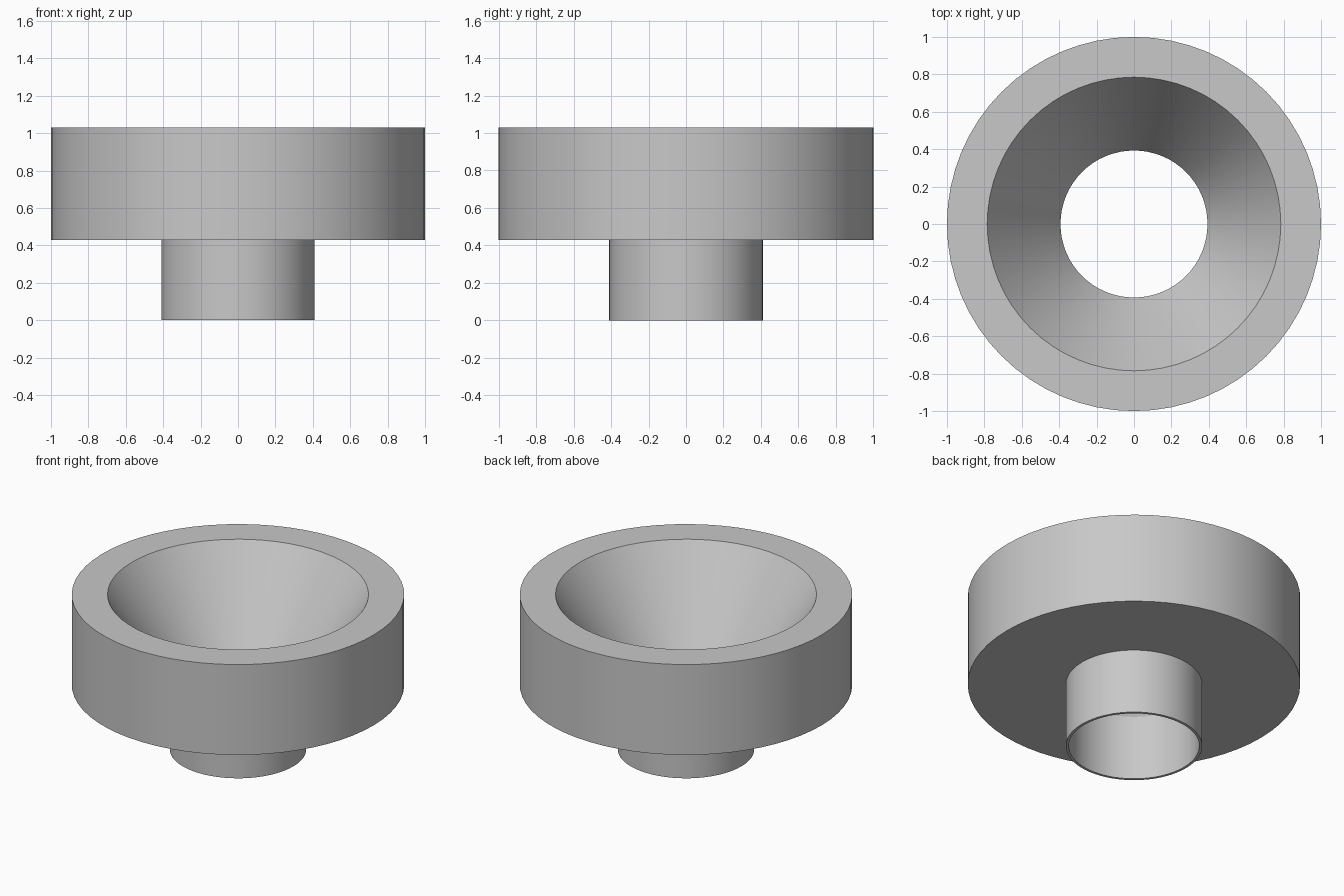
import bpy, bmesh, math
from mathutils import Vector

cube = bpy.data.objects.get("Cube")
if cube:
    bpy.data.objects.remove(cube, do_unlink=True)

SEGMENTS = 64

# Plain light grey
grey = bpy.data.materials.new("light_grey")
grey.use_nodes = True
colour = (0.58, 0.58, 0.58, 1)
grey.diffuse_color = colour
grey.node_tree.nodes["Principled BSDF"].inputs["Base Color"].default_value = colour


def lathe(name, profile, material):
    """Spin a closed (radius, height) profile around z."""
    bm = bmesh.new()
    verts = [bm.verts.new((r, 0, z)) for r, z in profile]
    edges = [bm.edges.new((a, b)) for a, b in zip(verts, verts[1:] + verts[:1])]
    bmesh.ops.spin(bm, geom=verts + edges, cent=Vector(), axis=Vector((0, 0, 1)),
                   angle=math.tau, steps=SEGMENTS, use_duplicate=False)
    bmesh.ops.remove_doubles(bm, verts=bm.verts[:], dist=0.0001)
    bmesh.ops.recalc_face_normals(bm, faces=bm.faces[:])
    mesh = bpy.data.meshes.new(name)
    bm.to_mesh(mesh)
    bm.free()
    mesh.materials.append(material)
    obj = bpy.data.objects.new(name, mesh)
    bpy.context.collection.objects.link(obj)
    bpy.ops.object.select_all(action="DESELECT")
    obj.select_set(True)
    bpy.context.view_layer.objects.active = obj
    bpy.ops.object.shade_smooth_by_angle(angle=math.radians(25))
    return obj


# Wide collar, conical bowl and thin-walled spout as one solid
lathe("funnel", [
    (0.41, 0), (0.41, 0.43), (1, 0.43), (1, 1.03),   # outside
    (0.785, 1.03), (0.393, 0.43), (0.393, 0),        # inside
], grey)
